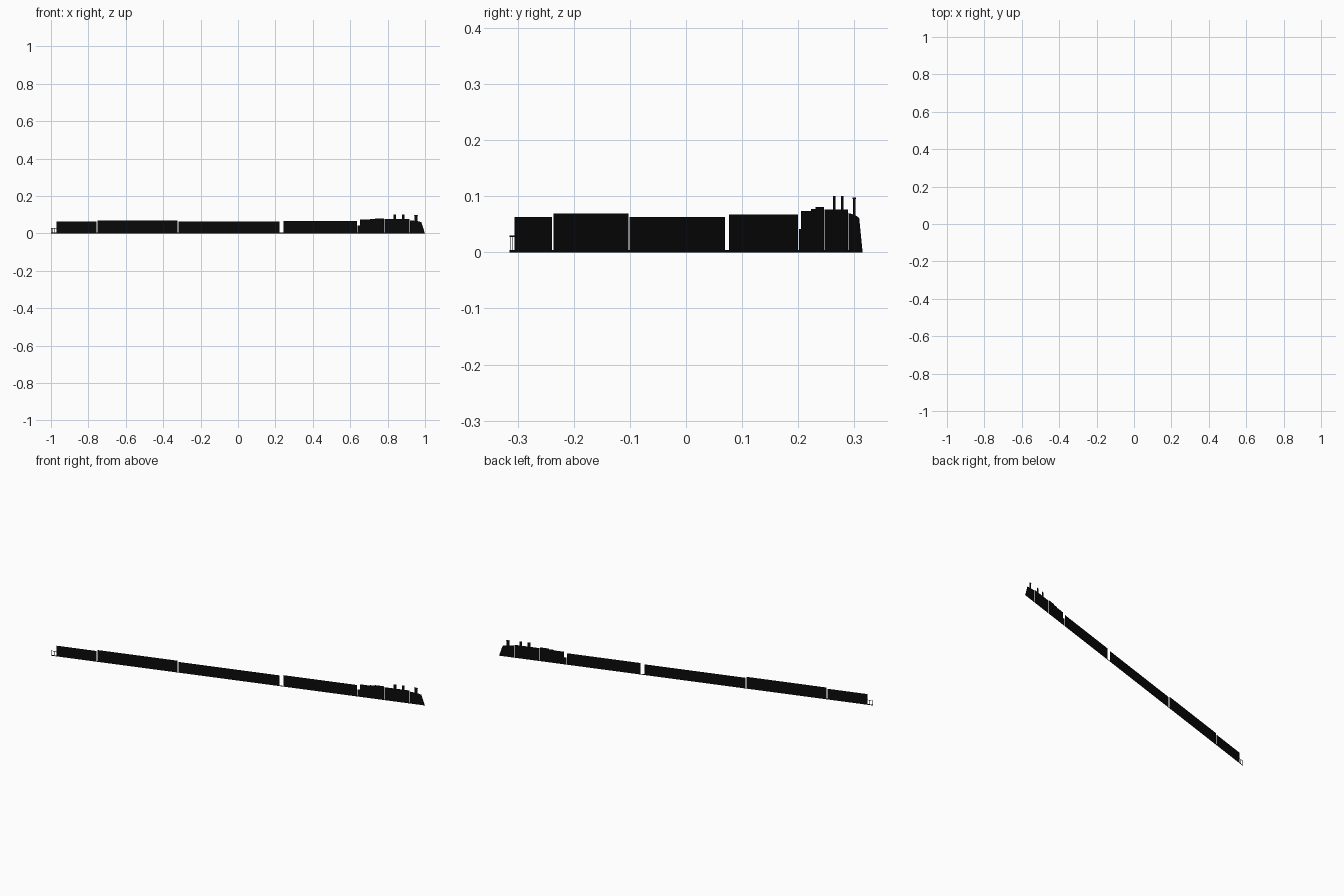
import bpy

if "Cube" in bpy.data.objects:
    bpy.data.objects.remove(bpy.data.objects["Cube"])

SLOPE = 0.315   # the flat silhouette stands on a diagonal line y = SLOPE * x
BASE = 0.0045   # height of the ground strip

black = bpy.data.materials.new("silhouette black")
black.diffuse_color = (0.003, 0.003, 0.003, 1)
black.use_nodes = True
black.node_tree.nodes["Principled BSDF"].inputs["Base Color"].default_value = black.diffuse_color


def plate(name, *outlines):
    """Flat upright faces from (x, z) outlines, anticlockwise seen from the front."""
    verts, faces = [], []
    for pts in outlines:
        faces.append(list(range(len(verts), len(verts) + len(pts))))
        verts += [(x, x * SLOPE, z) for x, z in pts]
    mesh = bpy.data.meshes.new(name)
    mesh.from_pydata(verts, [], faces)
    mesh.materials.append(black)
    obj = bpy.data.objects.new(name, mesh)
    bpy.context.collection.objects.link(obj)
    return obj


def rect(x0, x1, z0, z1):
    return [(x0, z0), (x1, z0), (x1, z1), (x0, z1)]


# Ground strip joining every block
plate("ground_strip", rect(-1.0, 0.998, 0, BASE))

# Four long blocks
for i, (x0, x1, top) in enumerate([(-0.970, -0.757, 0.063), (-0.751, -0.324, 0.0695),
                                   (-0.319, 0.221, 0.063), (0.242, 0.635, 0.0675)]):
    plate(f"long_block_{i + 1}", rect(x0, x1, BASE, top))

# Open railing at the low end
plate("end_railing",
      rect(-1.0, -0.970, 0.0275, 0.030),
      *[rect(x, x + 0.003, BASE, 0.0275) for x in (-0.996, -0.983)])

# Low step and stepped rear block
plate("low_step", rect(0.639, 0.652, BASE, 0.042))
plate("stepped_block",
      rect(0.652, 0.706, BASE, 0.074),
      rect(0.706, 0.733, BASE, 0.077),
      rect(0.733, 0.780, BASE, 0.081))

# Middle block with two stacks
plate("middle_block", rect(0.784, 0.916, BASE, 0.076))
for i, x in enumerate((0.832, 0.876)):
    plate(f"stack_{i + 1}", rect(x, x + 0.014, 0.076, 0.1005))

# Nose block with a sloping top and raked front, and its stack
plate("nose_block", [(0.920, BASE), (0.998, BASE), (0.980, 0.061), (0.960, 0.066), (0.920, 0.070)])
plate("nose_stack",
      [(0.944, 0.0676), (0.960, 0.066), (0.960, 0.095), (0.944, 0.095)],
      rect(0.942, 0.962, 0.095, 0.098))

# Foot of the raked front
plate("nose_foot", [(0.998, 0), (1.0, 0), (0.998, BASE)])
